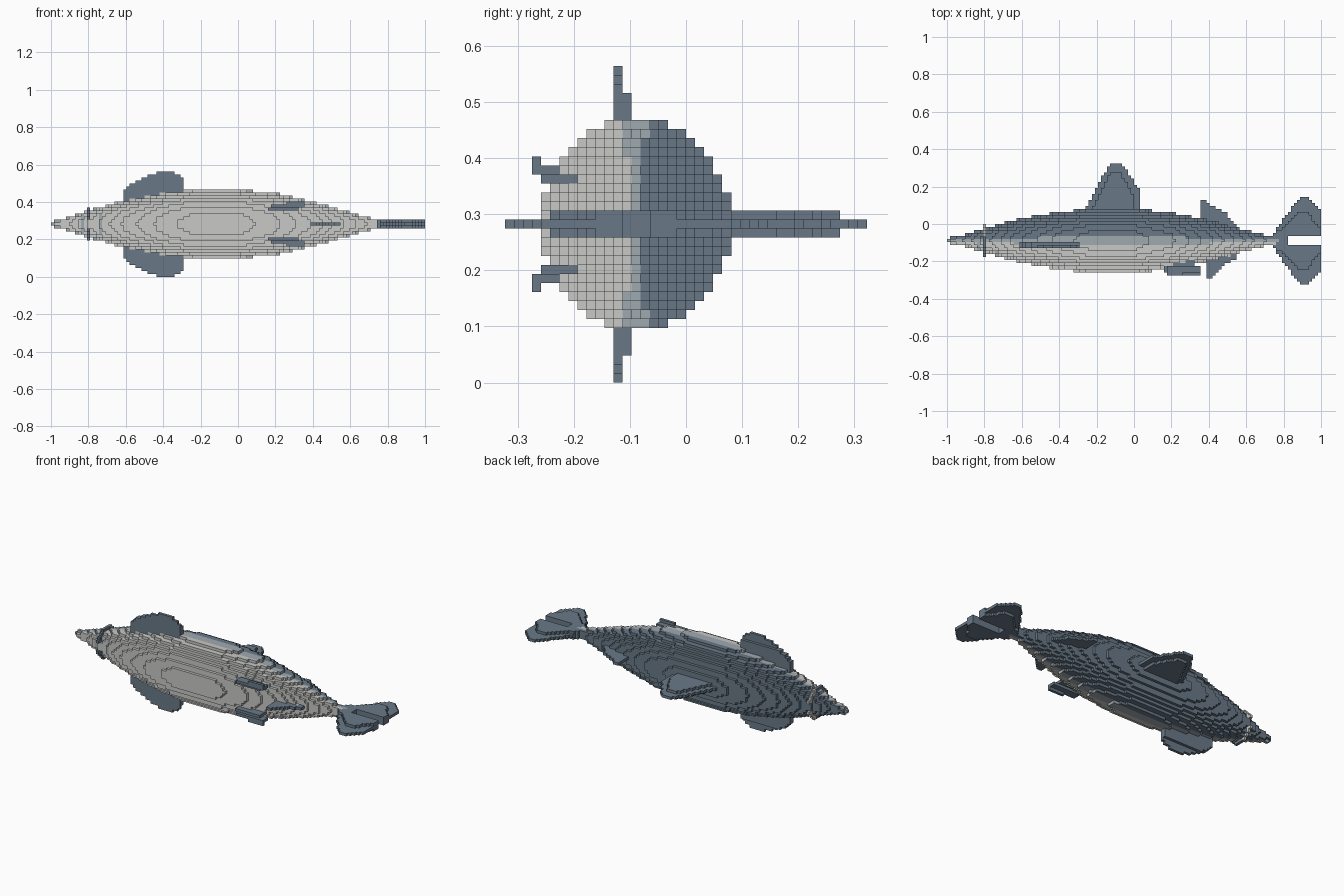
import bpy, bmesh
from math import hypot

cube = bpy.data.objects.get("Cube")
if cube:
    bpy.data.objects.remove(cube)

# Block grid: 124 x 40 x 35 cells
NX, NY, NZ = 124, 40, 35
S = 2 / NX
MID_Z = NZ * S / 2
MID_Y = -5.5 * S

# Flat colours
COLOURS = [("slate_blue", (0.141, 0.191, 0.242)),
           ("pale_blue_grey", (0.347, 0.402, 0.434)),
           ("light_grey", (0.578, 0.584, 0.571))]
SLATE, PALE, LIGHT = range(3)
materials = []
for name, rgb in COLOURS:
    m = bpy.data.materials.new(name)
    m.use_nodes = True
    m.diffuse_color = (*rgb, 1)
    m.node_tree.nodes["Principled BSDF"].inputs["Base Color"].default_value = (*rgb, 1)
    materials.append(m)

# Body half-height along its length
PROFILE = [(-1, .012), (-.96, .022), (-.9, .037), (-.8, .072), (-.7, .102), (-.6, .13),
           (-.4, .168), (-.24, .186), (0, .186), (.2, .166), (.4, .12), (.6, .062),
           (.7, .033), (.78, .02)]


def radius(x):
    for (x0, r0), (x1, r1) in zip(PROFILE, PROFILE[1:]):
        if x0 <= x <= x1:
            return r0 + (r1 - r0) * (x - x0) / (x1 - x0)
    return 0


def inside(poly, u, v):
    hit = False
    for (u0, v0), (u1, v1) in zip(poly, poly[1:] + poly[:1]):
        if (v0 > v) != (v1 > v) and u < u0 + (u1 - u0) * (v - v0) / (v1 - v0):
            hit = not hit
    return hit


# Fin outlines
DORSAL = [(-.26, -.05), (-.26, .07), (-.22, .16), (-.18, .24), (-.125, .325),
          (-.065, .325), (-.01, .24), (.025, .19), (.025, -.05)]
DORSAL_CORE = [(-.24, -.05), (-.235, .07), (-.16, .22), (-.12, .275),
               (-.07, .275), (-.03, .2), (0, .15), (0, -.05)]
REAR_DORSAL = [(.355, -.08), (.355, .13), (.39, .12), (.43, .09), (.49, .06), (.545, 0), (.545, -.08)]
ANAL = [(.387, -.08), (.387, -.305), (.43, -.27), (.5, -.21), (.545, -.19), (.545, -.08)]
TAIL = [(.73, 0), (.73, .02), (.885, .235), (.92, .235), (1.01, .145), (1.01, 0)]
TAIL_CORE = [(.73, 0), (.73, .02), (.885, .155), (.92, .155), (1.01, .06), (1.01, 0)]
PECTORAL = [(-.61, .1), (-.61, .19), (-.53, .238), (-.46, .266), (-.4, .283),
            (-.35, .283), (-.29, .25), (-.29, .1)]

cells = {}


def fill(part, rule):
    """Claim every free cell for which rule(x, y, offset from mid plane) gives a colour."""
    for i in range(NX):
        x = (i + .5) * S - 1
        for j in range(NY):
            y = (j + .5 - NY / 2) * S
            for k in range(NZ):
                if (i, j, k) not in cells:
                    colour = rule(x, y, (k + .5) * S - MID_Z)
                    if colour is not None:
                        cells[i, j, k] = (part, colour)


def body(x, y, z):
    rz = radius(x)
    ry = max(rz * .913, .01)
    if not rz or hypot((y - MID_Y) / ry, z / rz) > 1:
        return None
    # Mouth marks on the underside of the head
    if y < MID_Y and abs(z) < .055 and (abs(x + .83) < .012 or abs(x + .735) < .012):
        return PALE
    t = (y - MID_Y) / ry
    return LIGHT if t < -.15 else PALE if t < .12 else SLATE


def gill_ridge(x, y, z):
    if abs(x + .8) > .5 * S or abs(z) < .03:
        return None
    rz = radius(x) + S
    if hypot((y - MID_Y) / rz, z / rz) > 1:
        return None
    return LIGHT if y > MID_Y + .02 else SLATE


def flat(outline, core=None):
    """Fin on the mid plane, three cells thick within its core."""
    def rule(x, y, z):
        shape = outline if abs(z) < S / 2 else core if abs(z) < 1.5 * S else None
        return SLATE if shape and inside(shape, x, y) else None
    return rule


def tail(x, y, z):
    if abs(z) > 1.5 * S or (x > .82 and -.107 < y < -.065):
        return None
    shape = TAIL if abs(z) < S / 2 else TAIL_CORE
    return SLATE if inside(shape, x, abs(y - MID_Y) + .001) else None


def side(sign, rule):
    return lambda x, y, z: rule(x, y, z * sign) if z * sign > 0 else None


def pectoral(x, y, z):
    layer = -.129 < y < -.113 or (-.113 < y < -.097 and z < .234)
    return SLATE if layer and inside(PECTORAL, x, z) else None


def pelvic(x, y, z):
    step = round(z / S) - 5
    if step not in (0, 1, 2):
        return None
    x0, x1, y0, y1 = [(.155, .33, -.26, -.19), (.18, .355, -.275, -.226),
                      (.25, .355, -.275, -.258)][step]
    return SLATE if x0 < x < x1 and y0 < y < y1 else None


fill("body", body)
fill("gill_ridge", gill_ridge)
fill("dorsal_fin", flat(DORSAL, DORSAL_CORE))
fill("rear_dorsal_fin", flat(REAR_DORSAL))
fill("anal_fin", flat(ANAL))
fill("tail_fin", tail)
for label, sign in (("upper", 1), ("lower", -1)):
    fill(label + "_pectoral_fin", side(sign, pectoral))
    fill(label + "_pelvic_fin", side(sign, pelvic))


def build(part):
    """Turn the exposed cell sides of one part into a mesh."""
    bm = bmesh.new()
    corners = {}

    def corner(p):
        if p not in corners:
            corners[p] = bm.verts.new((p[0] * S - 1, (p[1] - NY / 2) * S, p[2] * S))
        return corners[p]

    for cell, (owner, colour) in cells.items():
        if owner != part:
            continue
        for axis in range(3):
            for step in (0, 1):
                near = list(cell)
                near[axis] += 2 * step - 1
                if tuple(near) in cells:
                    continue
                loop = []
                for a, b in ((0, 0), (1, 0), (1, 1), (0, 1)):
                    p = list(cell)
                    p[axis] += step
                    p[(axis + 1) % 3] += a
                    p[(axis + 2) % 3] += b
                    loop.append(corner(tuple(p)))
                face = bm.faces.new(loop if step else loop[::-1])
                face.material_index = colour
    mesh = bpy.data.meshes.new(part)
    bm.to_mesh(mesh)
    bm.free()
    for m in materials:
        mesh.materials.append(m)
    bpy.context.collection.objects.link(bpy.data.objects.new(part, mesh))


for part in sorted({owner for owner, _ in cells.values()}):
    build(part)
